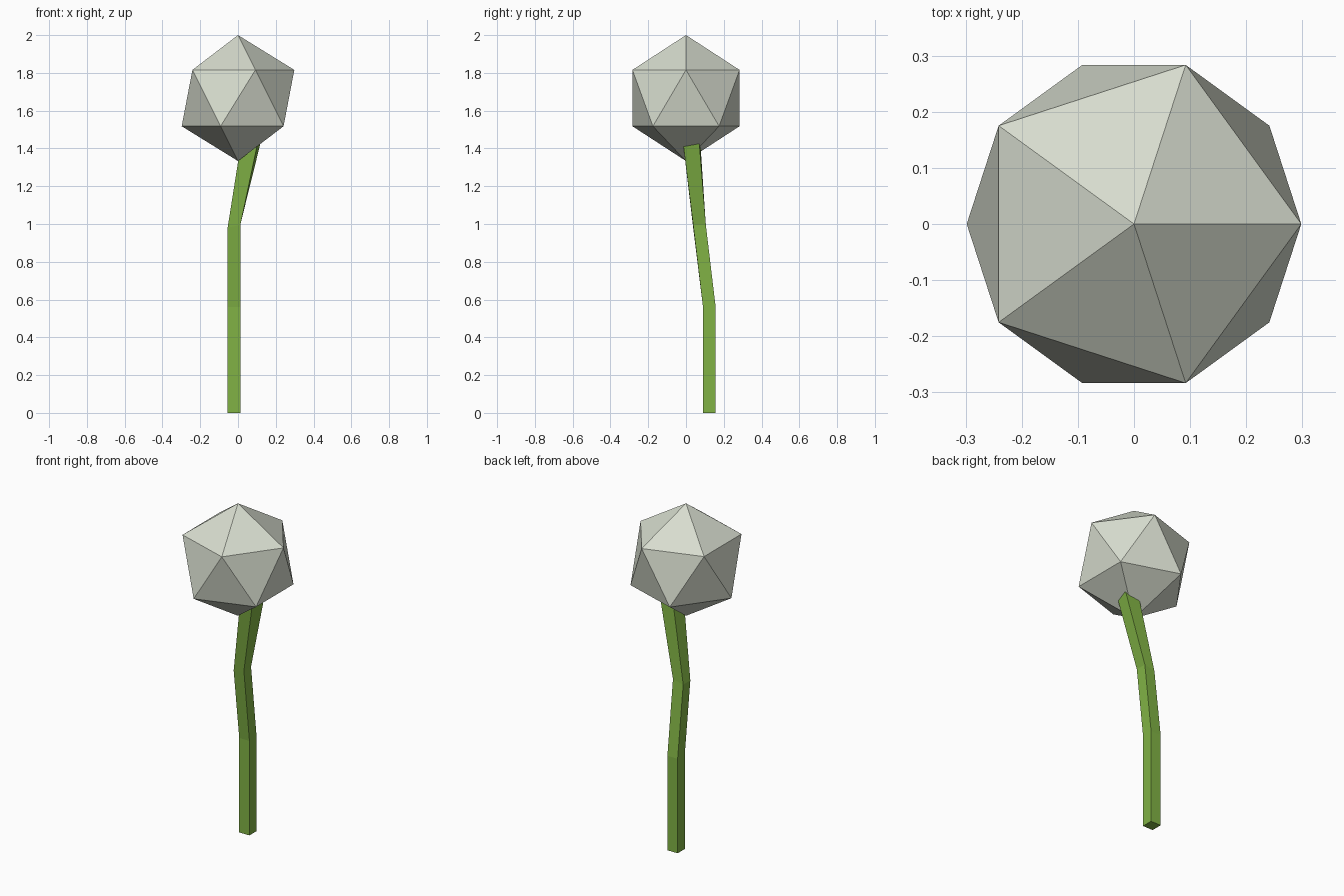
import bpy, bmesh
from mathutils import Vector

if "Cube" in bpy.data.objects:
    bpy.data.objects.remove(bpy.data.objects["Cube"])


def paint(obj, name, rgb):
    mat = bpy.data.materials.new(name)
    mat.diffuse_color = (*rgb, 1)
    mat.use_nodes = True
    mat.node_tree.nodes["Principled BSDF"].inputs["Base Color"].default_value = mat.diffuse_color
    obj.data.materials.append(mat)


def square(x0, x1, y0, y1, z_left, z_right):
    return [Vector((x1, y0, z_right)), Vector((x1, y1, z_right)),
            Vector((x0, y1, z_left)), Vector((x0, y0, z_left))]


# Flower head: faceted ball with twenty flat sides
bpy.ops.mesh.primitive_ico_sphere_add(subdivisions=1, radius=1 / 3, location=(0, 0, 5 / 3))
head = bpy.context.object
head.name = "flower_head"
paint(head, "pale_grey_green", (0.68, 0.72, 0.62))

# Stem: square sections lofted upward, bending and twisting into the head
base = square(-0.055, 0.012, 0.09, 0.157, 0, 0)
lower = square(-0.055, 0.012, 0.09, 0.157, 0.56, 0.56)
upper = square(-0.055, 0.012, 0.038, 0.105, 0.98, 0.995)
neck = [Vector(p) for p in ((0.10, -0.013, 1.41), (0.117, 0.071, 1.42),
                            (0.028, 0.077, 1.41), (0.013, 0.0, 1.41))]
tip = [a.lerp(b, 1.15) for a, b in zip(upper, neck)]

bm = bmesh.new()
rings = [[bm.verts.new(p) for p in ring] for ring in (base, lower, upper, tip)]
for a, b in zip(rings, rings[1:]):
    for i in range(4):
        j = (i + 1) % 4
        bm.faces.new((a[i], a[j], b[j], b[i]))
bm.faces.new(rings[0][::-1])
bm.faces.new(rings[-1])
bmesh.ops.recalc_face_normals(bm, faces=bm.faces)
mesh = bpy.data.meshes.new("stem")
bm.to_mesh(mesh)
bm.free()
stem = bpy.data.objects.new("stem", mesh)
bpy.context.collection.objects.link(stem)
paint(stem, "stem_green", (0.22, 0.45, 0.06))
